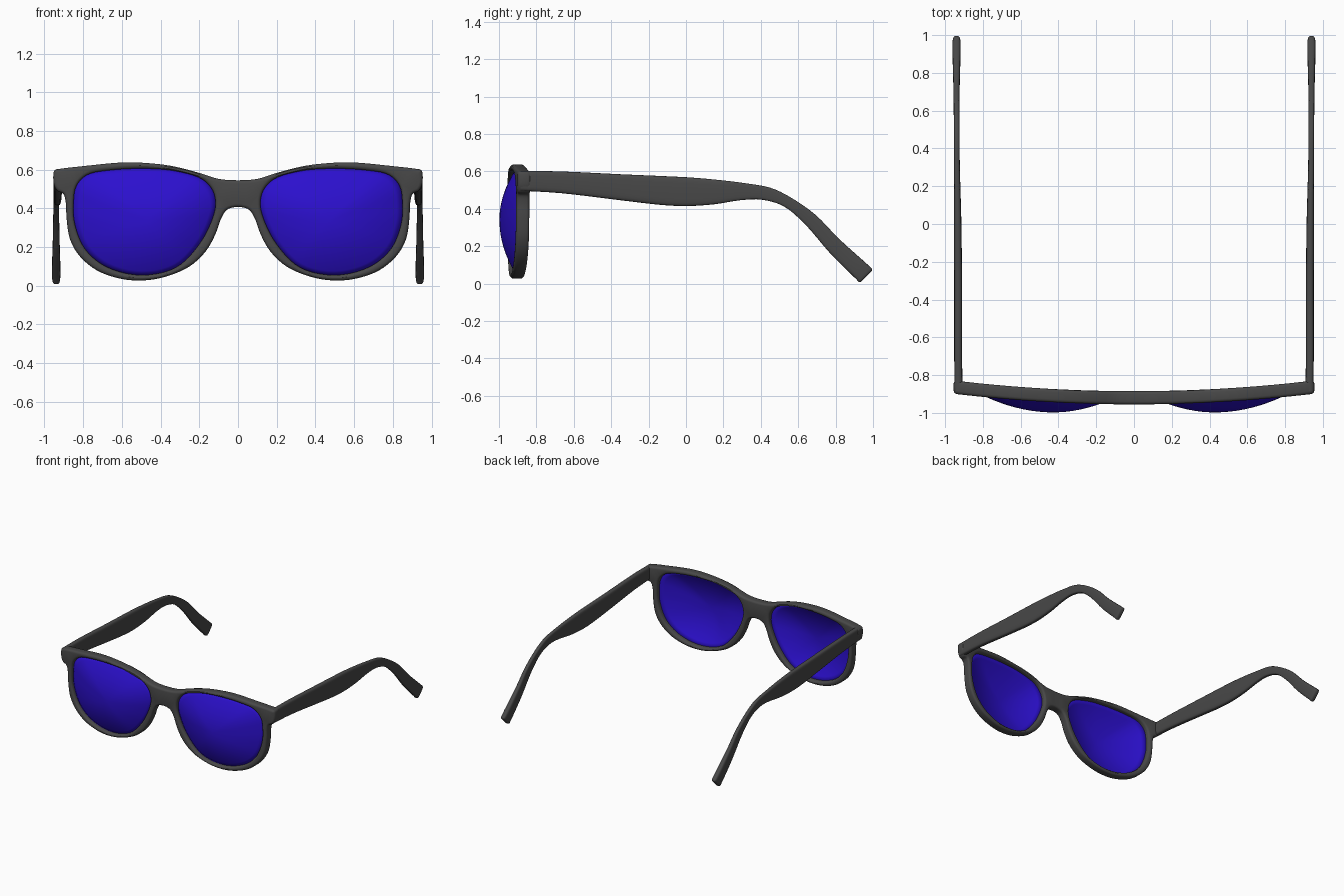
import bpy, bmesh, math
from mathutils import Vector

if "Cube" in bpy.data.objects:
    bpy.data.objects.remove(bpy.data.objects["Cube"])


def spline(pts, closed=True, n=5):
    """Centripetal Catmull-Rom through points of any dimension."""
    P = [Vector(p) for p in pts]
    P = [P[-1]] + P + P[:2] if closed else [2 * P[0] - P[1]] + P + [2 * P[-1] - P[-2]]
    out = []
    for p in zip(P, P[1:], P[2:], P[3:]):
        t = [0.0]
        for a, b in zip(p, p[1:]):
            t.append(t[-1] + max((b - a).length, 1e-5) ** 0.5)
        for k in range(n):
            s = t[1] + (t[2] - t[1]) * k / n
            mix = lambda a, b, i, j: a * ((t[j] - s) / (t[j] - t[i])) + b * ((s - t[i]) / (t[j] - t[i]))
            A = [mix(p[i], p[i + 1], i, i + 1) for i in range(3)]
            B = [mix(A[i], A[i + 1], i, i + 2) for i in range(2)]
            out.append(mix(B[0], B[1], 1, 2))
    return out if closed else out + [P[-2]]


def bend(x):
    return -0.92 + 0.062 * x * x


def bridge(bm, rings):
    for a, b in zip(rings, rings[1:]):
        for i in range(len(a)):
            j = (i + 1) % len(a)
            bm.faces.new((a[i], a[j], b[j], b[i]))


def finish(bm, name, mat, mirror=True, thick=0):
    bmesh.ops.recalc_face_normals(bm, faces=bm.faces)
    me = bpy.data.meshes.new(name)
    bm.to_mesh(me)
    bm.free()
    ob = bpy.data.objects.new(name, me)
    bpy.context.collection.objects.link(ob)
    me.materials.append(mat)
    if thick:
        m = ob.modifiers.new("Thickness", 'SOLIDIFY')
        m.thickness, m.offset = thick, 0
    if mirror:
        ob.modifiers.new("Mirror", 'MIRROR').use_mirror_merge = False
    bpy.ops.object.select_all(action='DESELECT')
    ob.select_set(True)
    bpy.context.view_layer.objects.active = ob
    bpy.ops.object.shade_smooth_by_angle(angle=math.radians(50))


def material(name, col):
    m = bpy.data.materials.new(name)
    m.diffuse_color = (*col, 1)
    m.use_nodes = True
    m.node_tree.nodes["Principled BSDF"].inputs["Base Color"].default_value = m.diffuse_color
    return m


dark = material("dark_plastic", (0.065, 0.065, 0.065))
blue = material("blue_glass", (0.025, 0.005, 0.62))

# Front outlines (x, z), right half
outer = [(0, .545), (.1, .552), (.2, .583), (.35, .62), (.5, .636), (.6, .637), (.8, .618),
         (.92, .604), (.947, .597), (.954, .575), (.95, .52), (.932, .49), (.903, .475),
         (.89, .43), (.886, .35), (.868, .24), (.82, .155), (.73, .08), (.61, .037), (.5, .027),
         (.38, .045), (.25, .10), (.165, .18), (.115, .27), (.088, .345), (.06, .39), (.025, .405)]
outer += [(-x, z) for x, z in outer[:0:-1]]
hole = [(.116, .42), (.13, .49), (.185, .55), (.32, .592), (.47, .605), (.66, .597), (.78, .572),
        (.835, .515), (.85, .42), (.843, .32), (.79, .19), (.68, .098), (.5, .055), (.32, .095),
        (.2, .215), (.135, .34)]

# Front frame: rounded edge rings around each outline, filled front and back, then bowed
bm = bmesh.new()
half, r = 0.035, 0.016
edge = [(r * (1 - math.cos(a)), half - r + r * math.sin(a)) for a in (0, math.pi / 6, math.pi / 3, math.pi / 2)]
section = [(o, -y) for o, y in edge[::-1]] + edge
caps = {0: [], -1: []}
for pts, sign in ((outer, 1), (hole, -1), ([(-x, z) for x, z in hole[::-1]], -1)):
    loop = spline(pts)
    n = len(loop)
    area = sum(loop[i - 1].x * loop[i].y - loop[i].x * loop[i - 1].y for i in range(n))
    s = sign * (1 if area > 0 else -1)
    nrm = []
    for i in range(n):
        d = (loop[(i + 1) % n] - loop[i - 1]).normalized()
        nrm.append(Vector((-d.y, d.x)) * s)
    rings = [[bm.verts.new((p.x + v.x * o, y, p.y + v.y * o)) for p, v in zip(loop, nrm)]
             for o, y in section]
    bridge(bm, rings)
    for k in caps:
        ring = rings[k]
        caps[k] += [bm.edges.get((ring[i - 1], ring[i])) for i in range(n)]
for k, edges in caps.items():
    bmesh.ops.triangle_fill(bm, edges=edges, use_beauty=True, normal=(0, 1 if k else -1, 0))
for v in bm.verts:
    v.co.y += bend(v.co.x)
finish(bm, "front_frame", dark, mirror=False)

# Domed lens made from concentric rings
bm = bmesh.new()
c = Vector((.47, .335))
loop = spline(hole)
rings = []
for k in range(1, 11):
    f = k / 10
    ring = []
    for p in loop:
        q = c + (p - c) * f * 1.02
        ring.append(bm.verts.new((q.x, bend(q.x) - 0.087 * (1 - f * f), q.y)))
    rings.append(ring)
bridge(bm, rings)
mid = bm.verts.new((c.x, bend(c.x) - 0.087, c.y))
for i in range(len(loop)):
    bm.faces.new((mid, rings[0][i - 1], rings[0][i]))
finish(bm, "lens", blue, thick=0.006)

# Temple arm stations: top y, z, bottom y, z, inner x, outer x
stations = [(-.885, .603, -.885, .497, .908, .95), (-.67, .6, -.67, .484, .91, .952),
            (-.35, .585, -.35, .446, .91, .952), (-.12, .575, -.12, .42, .912, .953),
            (.02, .568, .01, .415, .914, .953), (.17, .555, .155, .425, .918, .953),
            (.31, .538, .29, .446, .922, .953), (.45, .513, .405, .449, .923, .953),
            (.56, .461, .52, .415, .924, .954), (.69, .37, .636, .318, .924, .955),
            (.82, .238, .77, .163, .921, .958), (.98, .094, .912, .022, .918, .961),
            (.995, .079, .925, .008, .921, .958), (.995, .07, .935, .01, .928, .951)]
bm = bmesh.new()
rings = []
for yt, zt, yb, zb, xi, xo in spline(stations, closed=False, n=4):
    ring = []
    for i in range(20):
        a = 2 * math.pi * i / 20
        u, w = (math.copysign(abs(t) ** 0.5, t) for t in (math.cos(a), math.sin(a)))
        ring.append(bm.verts.new(((xi + xo) / 2 + u * (xo - xi) / 2,
                                  (yt + yb) / 2 + w * (yt - yb) / 2,
                                  (zt + zb) / 2 + w * (zt - zb) / 2)))
    rings.append(ring)
bridge(bm, rings)
bm.faces.new(rings[0])
bm.faces.new(rings[-1])
finish(bm, "temple_arm", dark)
